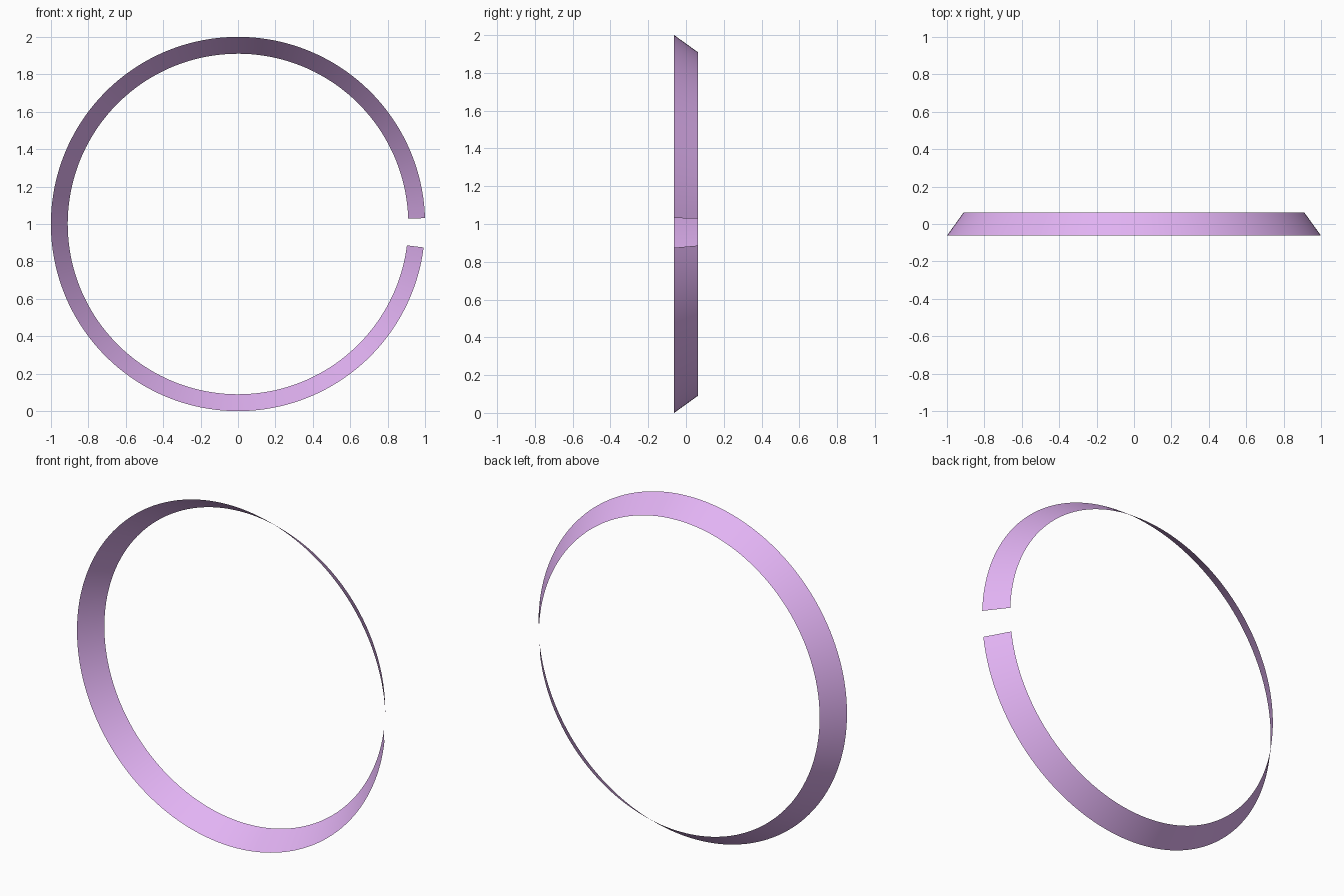
import bpy, bmesh, math
from mathutils import Vector, Matrix

if "Cube" in bpy.data.objects:
    bpy.data.objects.remove(bpy.data.objects["Cube"])

START, END = math.radians(1.8), math.radians(352.8)   # small gap on the +x side
STEPS = 160
CENTER = Vector((0, 0, 1))

# Slanted strip profile swept around the y axis into an open conical band
bm = bmesh.new()
profile = [(1.0, -0.0625), (0.91, 0.0625)]            # (radius, y): front rim, back rim
turn = Matrix.Rotation(-START, 3, 'Y')
verts = [bm.verts.new(CENTER + turn @ Vector((r, y, 0))) for r, y in profile]
edge = bm.edges.new(verts)
bmesh.ops.spin(bm, geom=verts + [edge], cent=CENTER, axis=(0, -1, 0),
               angle=END - START, steps=STEPS)

# Visible side of the sheet faces the ring's axis
bm.normal_update()
bm.faces.ensure_lookup_table()
f = bm.faces[0]
if f.normal.dot(CENTER - f.calc_center_median()) < 0:
    bmesh.ops.reverse_faces(bm, faces=bm.faces[:])
for f in bm.faces:
    f.smooth = True

mesh = bpy.data.meshes.new("open_ring_band")
bm.to_mesh(mesh)
bm.free()
ring = bpy.data.objects.new("open_ring_band", mesh)
bpy.context.collection.objects.link(ring)

# Lavender colour
mat = bpy.data.materials.new("lavender")
mat.diffuse_color = (0.76, 0.45, 0.90, 1)
mat.use_nodes = True
mat.node_tree.nodes["Principled BSDF"].inputs["Base Color"].default_value = mat.diffuse_color
mesh.materials.append(mat)
